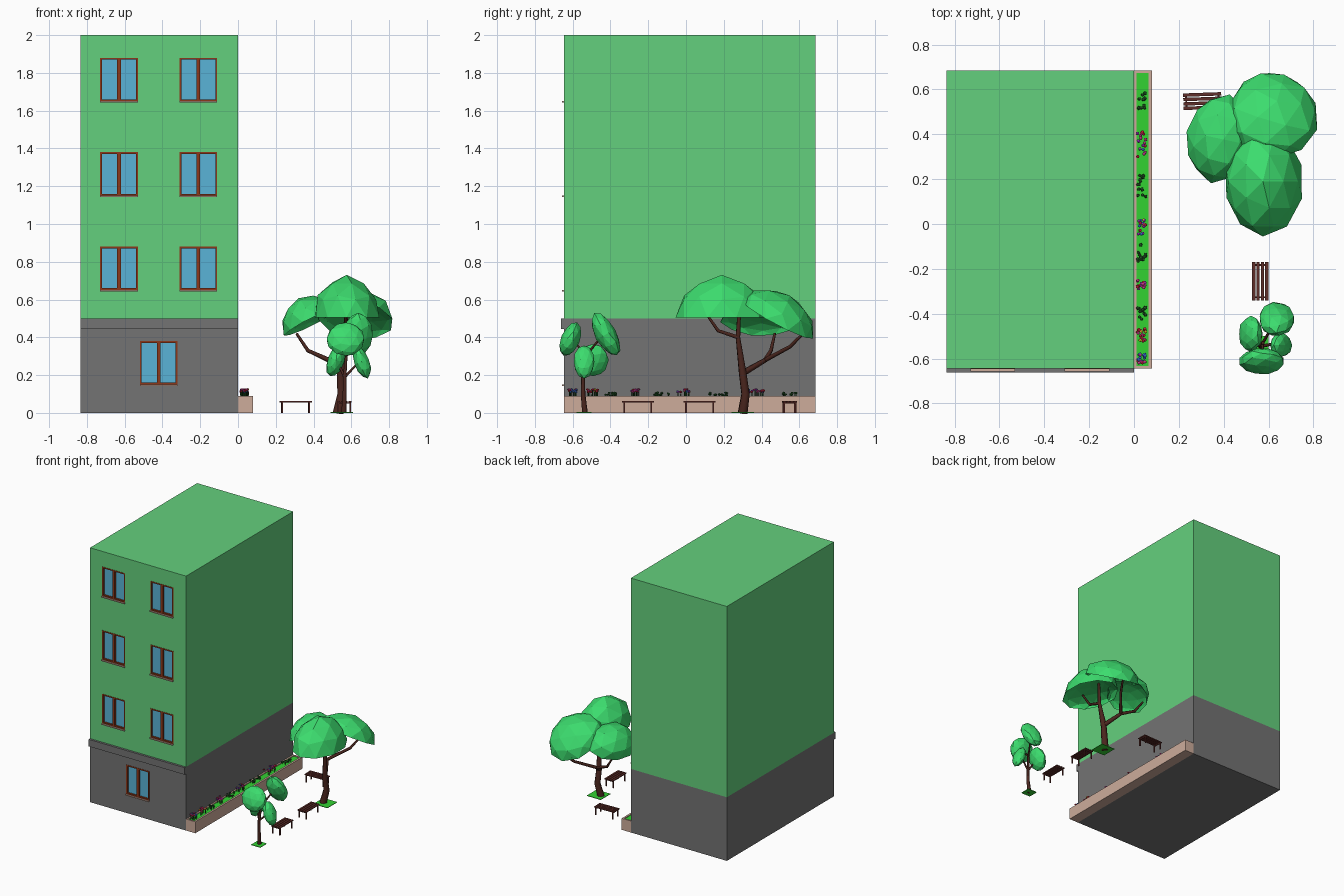
import bpy, bmesh, math, random
from mathutils import Matrix, Vector, Euler

if "Cube" in bpy.data.objects:
    bpy.data.objects.remove(bpy.data.objects["Cube"])

random.seed(4)


def mat(name, r, g, b):
    lin = lambda c: ((c / 255 + 0.055) / 1.055) ** 2.4
    m = bpy.data.materials.new(name)
    m.diffuse_color = (lin(r), lin(g), lin(b), 1)
    m.use_nodes = True
    m.node_tree.nodes["Principled BSDF"].inputs["Base Color"].default_value = m.diffuse_color
    return m


WALL = mat("wall_green", 100, 208, 125)
GREY = mat("base_grey", 115, 115, 115)
WOOD = mat("window_wood", 140, 55, 25)
GLASS = mat("glass", 90, 180, 215)
STONE = mat("stone", 205, 172, 155)
GRASS = mat("grass", 50, 210, 50)
LEAF = mat("leaf", 60, 220, 110)
BARK = mat("bark", 75, 38, 30)
BENCH = mat("bench_wood", 95, 45, 40)
STEM = mat("stem", 30, 85, 35)
PETALS = [mat("petal_%d" % i, *c) for i, c in enumerate(
    [(215, 35, 60), (215, 60, 150), (60, 110, 220), (230, 190, 50), (150, 50, 190)])]


def finish(name, bm, *mats):
    me = bpy.data.meshes.new(name)
    bm.to_mesh(me)
    bm.free()
    ob = bpy.data.objects.new(name, me)
    bpy.context.collection.objects.link(ob)
    for m in mats:
        me.materials.append(m)
    return ob


def add_box(bm, x0, x1, y0, y1, z0, z1):
    m = Matrix.Translation(((x0 + x1) / 2, (y0 + y1) / 2, (z0 + z1) / 2))
    bmesh.ops.create_cube(bm, size=1, matrix=m @ Matrix.Diagonal((x1 - x0, y1 - y0, z1 - z0, 1)))


def boxes(name, m, *dims):
    bm = bmesh.new()
    for d in dims:
        add_box(bm, *d)
    return finish(name, bm, m)


# Building blocks with a front ledge
F = -0.645
base = boxes("building_base", GREY, (-0.835, 0, F, 0.685, 0, 0.5))
upper = boxes("building_upper", WALL, (-0.835, 0, F, 0.685, 0.5, 2))
boxes("front_ledge", GREY, (-0.835, 0, F - 0.017, F, 0.445, 0.5))

# Recessed windows
spots = [(-0.52, 0.15)] + [(x, z) for x in (-0.73, -0.31) for z in (0.65, 1.15, 1.65)]
cutter = boxes("window_cutter", GREY,
               *[(x, x + 0.2, F - 0.05, F + 0.022, z, z + 0.23) for x, z in spots])
for ob in (base, upper):
    mod = ob.modifiers.new("openings", 'BOOLEAN')
    mod.object, mod.operation, mod.solver = cutter, 'DIFFERENCE', 'EXACT'
    bpy.context.view_layer.objects.active = ob
    bpy.ops.object.modifier_apply(modifier=mod.name)
bpy.data.objects.remove(cutter)
for x, z in spots:
    f0, f1, w, t = F - 0.002, F + 0.02, 0.2, 0.01
    boxes("window_frame", WOOD,
          (x, x + t, f0, f1, z, z + 0.23), (x + w - t, x + w, f0, f1, z, z + 0.23),
          (x + t, x + w - t, f0, f1, z, z + t), (x + t, x + w - t, f0, f1, z + 0.23 - t, z + 0.23),
          (x + w / 2 - t, x + w / 2 + t, f0, f1, z + t, z + 0.23 - t))
    boxes("window_glass", GLASS, (x + t, x + w - t, F + 0.012, F + 0.018, z + t, z + 0.23 - t))
    boxes("window_sill", STONE, (x, x + w, F - 0.012, F, z - 0.008, z))

# Planter along the right wall
boxes("planter", STONE, (0, 0.012, F, 0.685, 0, 0.09), (0.065, 0.08, F, 0.685, 0, 0.09),
      (0.012, 0.065, F, F + 0.012, 0, 0.09), (0.012, 0.065, 0.673, 0.685, 0, 0.09),
      (0.012, 0.065, F + 0.012, 0.673, 0, 0.02))
boxes("planter_grass", GRASS, (0.012, 0.065, F + 0.012, 0.673, 0.02, 0.084))


# Flower clusters: y range, top height, count, blossom colours
def flowers(y0, y1, top, count, cols):
    bm = bmesh.new()
    for i in range(count):
        p = Vector((random.uniform(0.015, 0.052), random.uniform(y0, y1), random.uniform(top - 0.015, top)))
        h = p.z - 0.08
        bmesh.ops.create_cone(bm, segments=4, radius1=0.0015, radius2=0.001, depth=h,
                              matrix=Matrix.Translation((p.x, p.y, 0.08 + h / 2)))
        before = set(bm.faces)
        bmesh.ops.create_icosphere(bm, subdivisions=1, radius=0.008,
                                   matrix=Matrix.Translation(p) @ Matrix.Diagonal((1, 1, 0.7, 1)))
        k = 1 + random.choice(cols) if cols else 0
        for f in set(bm.faces) - before:
            f.material_index = k
    finish("flowers", bm, STEM, *PETALS)


for y0, y1 in ((0.51, 0.60), (0.10, 0.22), (-0.17, -0.09), (-0.43, -0.37)):
    flowers(y0, y1, 0.108, 14, [])
for y0, y1, cols in ((0.29, 0.42, [0, 1, 2, 4]), (-0.05, 0.02, [0, 1, 2, 3, 4]),
                     (-0.29, -0.25, [0, 1, 4]), (-0.53, -0.46, [0, 0, 1, 3]), (-0.62, -0.58, [0, 1, 2])):
    flowers(y0, y1, 0.125, 18, cols)


# Slatted bench, long axis along local y
def bench(x, y, angle):
    dims = [(-0.037 + i * 0.0197, -0.022 + i * 0.0197, -0.085, 0.085, 0.056, 0.063) for i in range(4)]
    for s in (-1, 1):
        c = s * 0.072
        dims.append((-0.035, 0.035, c - 0.004, c + 0.004, 0.049, 0.056))
        for lx in (-0.031, 0.031):
            dims.append((lx - 0.004, lx + 0.004, c - 0.004, c + 0.004, 0, 0.049))
    ob = boxes("bench", BENCH, *dims)
    ob.location = (x, y, 0)
    ob.rotation_euler.z = math.radians(angle)


bench(0.563, -0.255, 0)
bench(0.563, 0.072, 0)
bench(0.305, 0.548, 92)


# Tapered trunk and branches; each point is x, y, z, radius
def branches(name, *paths):
    cu = bpy.data.curves.new(name, 'CURVE')
    cu.dimensions, cu.bevel_depth, cu.bevel_resolution, cu.use_fill_caps = '3D', 1, 1, True
    for path in paths:
        sp = cu.splines.new('POLY')
        sp.points.add(len(path) - 1)
        for p, (x, y, z, r) in zip(sp.points, path):
            p.co, p.radius = (x, y, z, 1), r
    cu.materials.append(BARK)
    ob = bpy.data.objects.new(name, cu)
    bpy.context.collection.objects.link(ob)
    bpy.ops.object.select_all(action='DESELECT')
    ob.select_set(True)
    bpy.context.view_layer.objects.active = ob
    bpy.ops.object.convert(target='MESH')


# Faceted foliage: a full blob, or a dome hollowed underneath
def foliage(name, loc, radii, rot, dome=False):
    bm = bmesh.new()
    bmesh.ops.create_icosphere(bm, subdivisions=2, radius=1)
    for v in bm.verts:
        if dome and v.co.z < -0.1:
            v.co.z *= -0.3
        v.co *= random.uniform(0.97, 1.05)
    bmesh.ops.recalc_face_normals(bm, faces=bm.faces)
    bm.transform(Matrix.LocRotScale(Vector(loc), Euler([math.radians(a) for a in rot]), Vector(radii)))
    finish(name, bm, LEAF)


# Large tree
boxes("large_tree_lawn", GRASS, (0.49, 0.61, 0.24, 0.36, 0, 0.004))
branches("large_tree_trunk",
         [(0.53, 0.30, 0, 0.028), (0.55, 0.315, 0.1, 0.024), (0.545, 0.30, 0.21, 0.022),
          (0.565, 0.275, 0.4, 0.013), (0.58, 0.285, 0.6, 0.009)],
         [(0.567, 0.275, 0.4, 0.012), (0.57, 0.17, 0.435, 0.01), (0.57, 0.09, 0.55, 0.007)],
         [(0.545, 0.30, 0.21, 0.018), (0.48, 0.42, 0.28, 0.013), (0.37, 0.45, 0.33, 0.01), (0.31, 0.47, 0.42, 0.007)],
         [(0.48, 0.42, 0.28, 0.012), (0.59, 0.55, 0.35, 0.01), (0.63, 0.62, 0.42, 0.007)])
foliage("large_tree_crown_front", (0.575, 0.19, 0.505), (0.175, 0.24, 0.215), (0, 0, 0), True)
foliage("large_tree_crown_back", (0.62, 0.48, 0.495), (0.205, 0.215, 0.14), (-28, 8, 0), True)
foliage("large_tree_crown_left", (0.385, 0.38, 0.48), (0.15, 0.195, 0.14), (0, -28, -12), True)

# Small tree
boxes("small_tree_lawn", GRASS, (0.52, 0.6, -0.58, -0.5, 0, 0.004))
branches("small_tree_trunk",
         [(0.56, -0.535, 0, 0.015), (0.565, -0.545, 0.1, 0.012), (0.565, -0.545, 0.19, 0.01), (0.575, -0.53, 0.33, 0.007)],
         [(0.565, -0.545, 0.19, 0.008), (0.65, -0.53, 0.28, 0.005)],
         [(0.565, -0.545, 0.19, 0.008), (0.52, -0.5, 0.28, 0.005)],
         [(0.573, -0.533, 0.3, 0.007), (0.575, -0.59, 0.38, 0.005)],
         [(0.573, -0.533, 0.3, 0.007), (0.62, -0.45, 0.40, 0.005)])
for loc, radii, rot in (((0.635, -0.425, 0.415), (0.078, 0.055, 0.125), (28, 0, 0)),
                        ((0.57, -0.612, 0.39), (0.1, 0.05, 0.095), (-22, 0, 0)),
                        ((0.655, -0.54, 0.27), (0.04, 0.055, 0.09), (0, -20, 0)),
                        ((0.52, -0.49, 0.28), (0.045, 0.078, 0.09), (0, 20, 0))):
    foliage("small_tree_foliage", loc, radii, rot)
